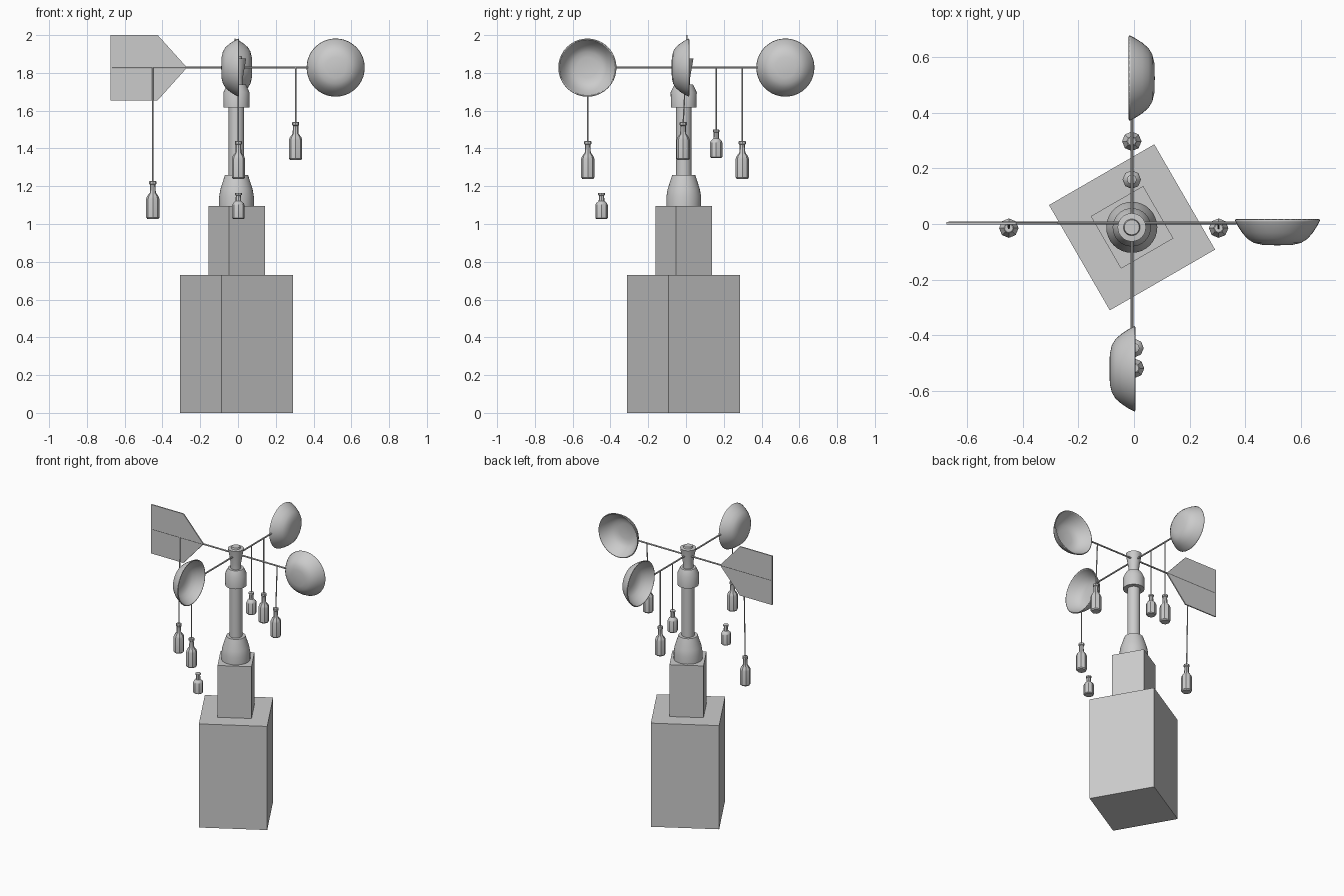
import bpy, bmesh, math
from mathutils import Matrix, Vector

if "Cube" in bpy.data.objects:
    bpy.data.objects.remove(bpy.data.objects["Cube"])

CX, CY, ARM_Z = -0.008, -0.012, 1.828


def finish(bm, name, matrix=Matrix(), smooth=True):
    bmesh.ops.recalc_face_normals(bm, faces=bm.faces)
    bm.transform(matrix)
    mesh = bpy.data.meshes.new(name)
    bm.to_mesh(mesh)
    bm.free()
    ob = bpy.data.objects.new(name, mesh)
    bpy.context.collection.objects.link(ob)
    if smooth:
        bpy.ops.object.select_all(action='DESELECT')
        ob.select_set(True)
        bpy.context.view_layer.objects.active = ob
        bpy.ops.object.shade_smooth_by_angle(angle=math.radians(35))
    return ob


def lathe(name, profile, sides, matrix=Matrix()):
    """Spin (radius, height) points around z."""
    bm = bmesh.new()
    vs = [bm.verts.new((r, 0, z)) for r, z in profile]
    es = [bm.edges.new(p) for p in zip(vs, vs[1:])]
    bmesh.ops.spin(bm, geom=vs + es, cent=(0, 0, 0), axis=(0, 0, 1),
                   angle=math.tau, steps=sides, use_duplicate=False)
    bmesh.ops.remove_doubles(bm, verts=bm.verts, dist=0.0002)
    return finish(bm, name, matrix)


def box(name, side, z0, z1):
    bm = bmesh.new()
    bmesh.ops.create_cube(bm, size=1)
    m = (Matrix.Translation((-0.007, CY, (z0 + z1) / 2)) @ Matrix.Rotation(math.radians(30), 4, 'Z')
         @ Matrix.Diagonal((side, side, z1 - z0, 1)))
    return finish(bm, name, m, False)


def rod(name, a, b, r, sides=8):
    a, b = Vector(a), Vector(b)
    d = b - a
    m = Matrix.Translation(a) @ d.to_track_quat('Z', 'Y').to_matrix().to_4x4()
    return lathe(name, [(0, 0), (r, 0), (r, d.length), (0, d.length)], sides, m)


# Stepped plinth
box("base_block", 0.438, 0, 0.73)
box("upper_block", 0.218, 0.73, 1.095)

# Mast, collar and flared hub
axis = Matrix.Translation((CX, CY, 0))
lathe("mast_foot", [(0, 1.095), (0.092, 1.095), (0.092, 1.145), (0.085, 1.185),
                    (0.061, 1.26), (0, 1.26)], 32, axis)
lathe("mast", [(0, 1.25), (0.041, 1.25), (0.041, 1.63), (0, 1.63)], 32, axis)
lathe("collar", [(0, 1.617), (0.068, 1.617), (0.069, 1.697), (0.05, 1.738), (0, 1.738)], 32, axis)
lathe("hub", [(0, 1.73), (0.034, 1.73), (0.034, 1.775), (0.051, 1.875), (0.03, 1.877),
              (0.027, 1.889), (0, 1.889)], 32, axis)

# Cross arms
rod("arm_x", (-0.668, 0.003, ARM_Z), (0.37, 0.003, ARM_Z), 0.0055)
rod("arm_y", (-0.007, -0.375, ARM_Z), (-0.007, 0.38, ARM_Z), 0.0055)

# Wind cups: opening position and direction of the bulge
CUP = [(0.154, 0), (0.151, 0.007), (0.142, 0.024), (0.127, 0.047), (0.108, 0.069),
       (0.085, 0.083), (0.055, 0.090), (0, 0.092)]
for name, pos, bulge in (("cup_right", (0.517, 0.015, ARM_Z), (0, -1, 0)),
                         ("cup_back", (-0.017, 0.526, ARM_Z), (1, 0, 0)),
                         ("cup_front", (0.003, -0.522, ARM_Z), (-1, 0, 0))):
    m = Matrix.Translation(pos) @ Vector(bulge).to_track_quat('Z', 'Y').to_matrix().to_4x4()
    cup = lathe(name, CUP, 40, m)
    # make the outside surface face along the bulge before thickening inwards
    tip = max(cup.data.polygons, key=lambda p: p.center.dot(Vector(bulge)))
    if tip.normal.dot(Vector(bulge)) < 0:
        cup.data.flip_normals()
    mod = cup.modifiers.new("thickness", 'SOLIDIFY')
    mod.thickness = 0.006
    mod.offset = -1

# Arrow shaped tail vane
bm = bmesh.new()
outline = [(-0.676, 1.655), (-0.425, 1.655), (-0.27, ARM_Z), (-0.425, 2.0), (-0.676, 2.0)]
face = bm.faces.new([bm.verts.new((x, -0.001, z)) for x, z in outline])
new = bmesh.ops.extrude_face_region(bm, geom=[face])["geom"]
bmesh.ops.translate(bm, vec=(0, 0.008, 0), verts=[v for v in new if isinstance(v, bmesh.types.BMVert)])
finish(bm, "tail_vane", smooth=False)

# Hanging bottles: x, y, bottom, top, string end (None = no string)
BOTTLE = [(0, 0.0), (0.029, 0.0), (0.035, 0.035), (0.035, 0.53), (0.03, 0.60), (0.016, 0.69),
          (0.014, 0.90), (0.019, 0.92), (0.019, 0.985), (0.015, 1.0), (0, 1.0)]
for i, (x, y, z0, z1, top) in enumerate((
        (-0.451, -0.015, 1.027, 1.228, ARM_Z), (0.305, -0.015, 1.339, 1.540, ARM_Z),
        (-0.008, 0.298, 1.239, 1.440, ARM_Z), (-0.008, 0.160, 1.350, 1.500, ARM_Z),
        (0.002, -0.520, 1.239, 1.440, 1.68), (0.002, -0.447, 1.027, 1.165, None)), 1):
    h = z1 - z0
    k = 1 if h > 0.18 else 0.95
    lathe(f"bottle_{i}", [(r * k, z * h) for r, z in BOTTLE], 8, Matrix.Translation((x, y, z0)))
    if top:
        end_y = 0.0 if abs(y) < 0.1 else y
        rod(f"string_{i}", (x, y, z1 - 0.01), (x, end_y, top), 0.004, 6)
